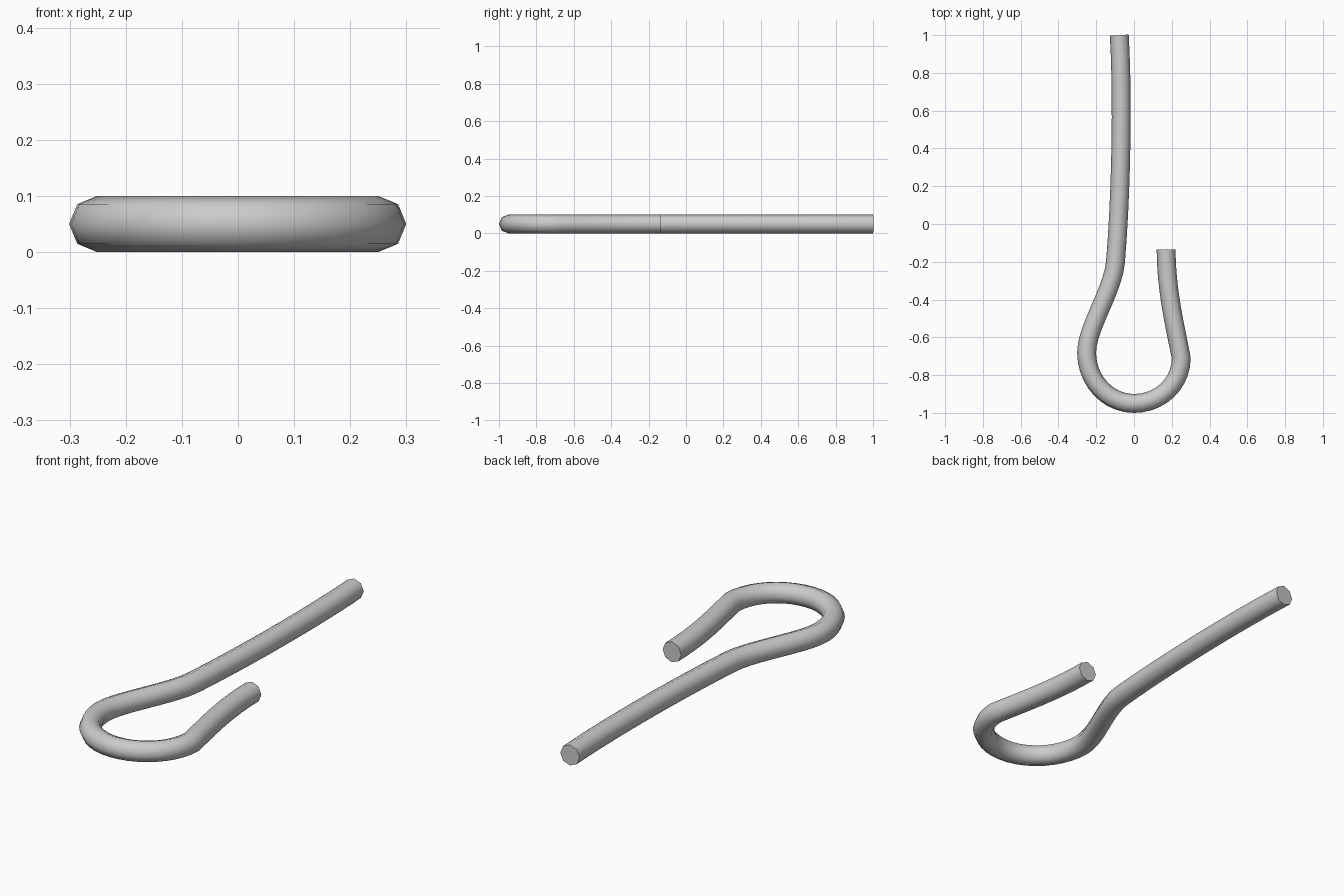
import bpy
import math

if "Cube" in bpy.data.objects:
    bpy.data.objects.remove(bpy.data.objects["Cube"])

R = 0.05  # rod radius

# Centre line in the ground plane: (point, left handle, right handle)
path = [
    ((-0.078, 1.0), (-0.085, 1.1), (-0.06, 0.7)),       # shank end
    ((-0.098, -0.2), (-0.065, 0.2), (-0.11, -0.35)),    # neck
    ((-0.251, -0.68), (-0.251, -0.55), (-0.251, -0.83)),  # left of loop
    ((0.0, -0.95), (-0.138, -0.95), (0.138, -0.95)),    # bottom of loop
    ((0.25, -0.71), (0.25, -0.845), (0.224, -0.57)),    # right of loop
    ((0.17, -0.135), (0.17, -0.36), (0.17, 0.0)),       # short end
]

# Bent rod: octagonal bevel along a bezier curve, with flat caps
curve = bpy.data.curves.new("bent_rod", "CURVE")
curve.dimensions = "3D"
curve.twist_mode = "Z_UP"
curve.resolution_u = 10
curve.bevel_depth = R
curve.bevel_resolution = 2
curve.use_fill_caps = True
spline = curve.splines.new("BEZIER")
spline.bezier_points.add(len(path) - 1)
for p, (co, left, right) in zip(spline.bezier_points, path):
    p.handle_left_type = p.handle_right_type = "FREE"
    p.co, p.handle_left, p.handle_right = (*co, R), (*left, R), (*right, R)

rod = bpy.data.objects.new("bent_rod", curve)
bpy.context.collection.objects.link(rod)
bpy.context.view_layer.objects.active = rod
rod.select_set(True)
bpy.ops.object.convert(target="MESH")

# Smooth sides, crisp cut ends
bpy.ops.object.shade_smooth_by_angle(angle=math.radians(60))
